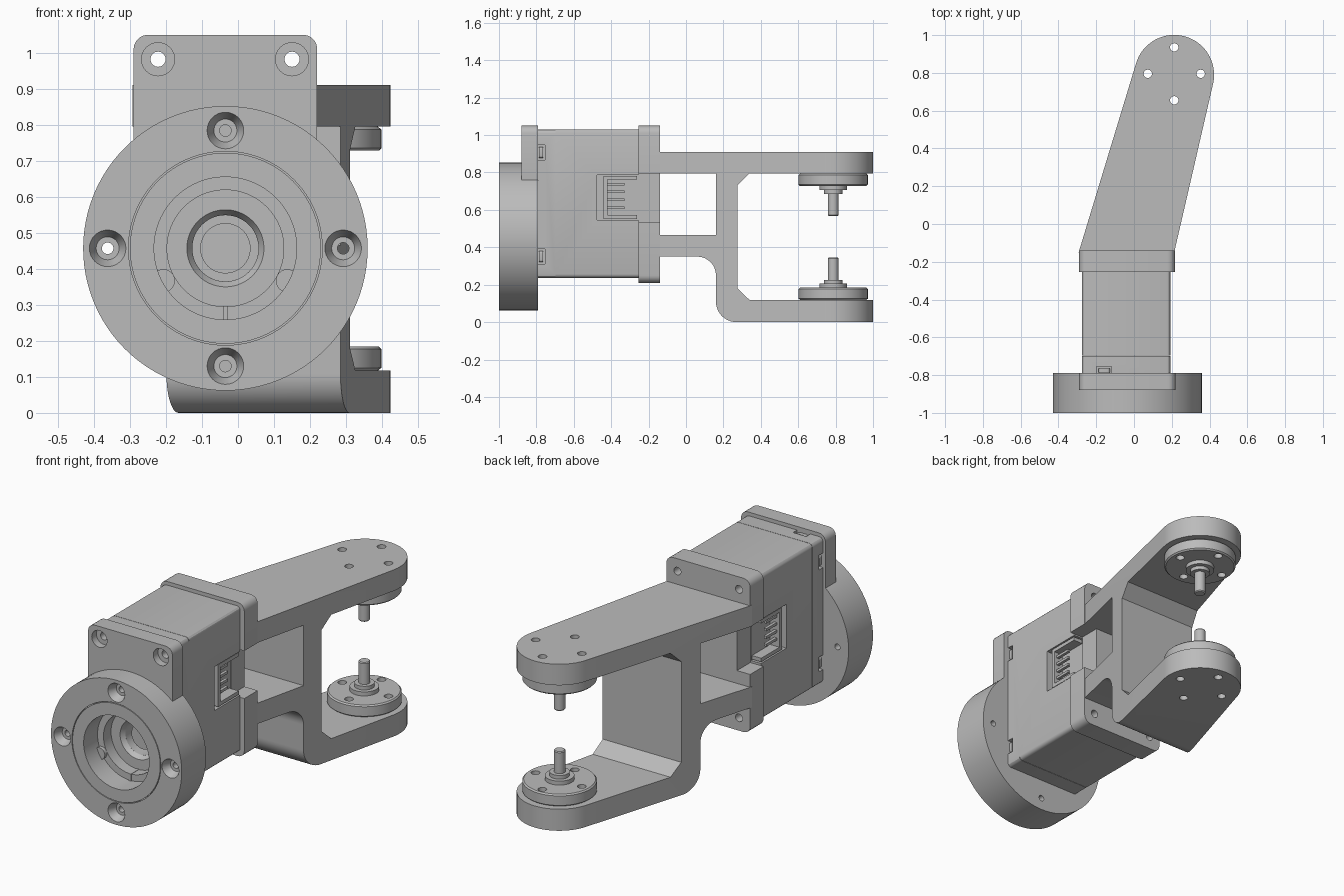
import bpy, bmesh, math

if "Cube" in bpy.data.objects:
    bpy.data.objects.remove(bpy.data.objects["Cube"])

tools = []          # temporary cutters, removed at the end


def make(name, bm, tool=False):
    bmesh.ops.remove_doubles(bm, verts=bm.verts, dist=1e-5)
    bmesh.ops.recalc_face_normals(bm, faces=bm.faces)
    me = bpy.data.meshes.new(name)
    bm.to_mesh(me)
    bm.free()
    ob = bpy.data.objects.new(name, me)
    bpy.context.collection.objects.link(ob)
    if tool:
        ob.hide_render = True
        tools.append(ob)
    return ob


def box(name, x, y, z, bevel=0, axis=1, seg=5, tool=False):
    """Box from (min, max) ranges; edges parallel to axis are rounded."""
    bm = bmesh.new()
    bmesh.ops.create_cube(bm, size=1)
    for v in bm.verts:
        v.co = [r[0] if c < 0 else r[1] for c, r in zip(v.co, (x, y, z))]
    if bevel:
        es = [e for e in bm.edges if abs(e.verts[0].co[axis] - e.verts[1].co[axis]) > 1e-4]
        bmesh.ops.bevel(bm, geom=es, offset=bevel, segments=seg, profile=0.5, affect='EDGES')
    return make(name, bm, tool)


def lathe(name, prof, a, b, axis='Y', n=48, tool=False):
    """Revolve (radius, height) points about an axis through (a, b)."""
    bm = bmesh.new()
    rings = []
    for r, h in prof:
        ring = []
        for i in range(n):
            t = 2 * math.pi * i / n
            u, v = a + r * math.cos(t), b + r * math.sin(t)
            ring.append(bm.verts.new((u, h, v) if axis == 'Y' else (u, v, h)))
        rings.append(ring)
    for k in range(len(prof)):
        m = (k + 1) % len(prof)
        if prof[k][0] == 0 and prof[m][0] == 0:
            continue
        for i in range(n):
            j = (i + 1) % n
            bm.faces.new((rings[k][i], rings[k][j], rings[m][j], rings[m][i]))
    return make(name, bm, tool)


def cyl(name, r, h0, h1, a, b, axis='Y', n=24, tool=False):
    return lathe(name, [(0, h0), (r, h0), (r, h1), (0, h1)], a, b, axis, n, tool)


def prism(name, pts, lo, hi, axis, tool=False):
    """Extrude a 2D outline: (y, z) along x or (x, y) along z."""
    bm = bmesh.new()
    vs = [bm.verts.new((lo, p, q) if axis == 'X' else (p, q, lo)) for p, q in pts]
    f = bm.faces.new(vs)
    ext = bmesh.ops.extrude_face_region(bm, geom=[f])['geom']
    d = (hi - lo, 0, 0) if axis == 'X' else (0, 0, hi - lo)
    bmesh.ops.translate(bm, vec=d, verts=[g for g in ext if isinstance(g, bmesh.types.BMVert)])
    return make(name, bm, tool)


def arc(cx, cy, r, a0, a1, n):
    return [(cx + r * math.cos(math.radians(a0 + (a1 - a0) * i / n)),
             cy + r * math.sin(math.radians(a0 + (a1 - a0) * i / n))) for i in range(n + 1)]


def cut(ob, cutters, op='DIFFERENCE'):
    for t in cutters:
        m = ob.modifiers.new('cut', 'BOOLEAN')
        m.operation, m.solver, m.object = op, 'EXACT', t
    bpy.context.view_layer.update()
    dg = bpy.context.evaluated_depsgraph_get()
    me = bpy.data.meshes.new_from_object(ob.evaluated_get(dg))
    ob.modifiers.clear()
    ob.data = me


FX, FZ = -0.035, 0.457      # flange axis
TX, TY = 0.213, 0.79        # fork tip axis

# round front flange with stepped bore and seam groove
flange = lathe('front_flange', [
    (0.395, -1), (0.395, -0.79), (0.092, -0.79), (0.107, -0.815), (0.162, -0.815),
    (0.162, -0.88), (0.198, -0.88), (0.198, -1), (0.265, -1), (0.265, -0.99),
    (0.269, -0.99), (0.269, -1)], FX, FZ, n=96)
screw_holes = []
for k in range(4):
    t = k * math.pi / 2
    screw_holes.append(lathe('cut_screw', [
        (0, -1.01), (0.055, -1.01), (0.032, -0.955), (0.016, -0.955), (0.016, -0.7), (0, -0.7)],
        FX + 0.327 * math.cos(t), FZ + 0.327 * math.sin(t), n=32, tool=True))
cut(flange, screw_holes)

# small details inside the bore
for s in (-1, 1):
    cyl('bore_screw', 0.032, -0.90, -0.87, FX + s * 0.172, FZ - 0.09)
box('bore_key', (FX - 0.007, FX + 0.007), (-0.885, -0.81), (FZ - 0.2, FZ - 0.16))
cyl('output_shaft', 0.07, -0.77, -0.70, FX, FZ, n=32)

# mounting plates and motor housing
plate = box('front_plate', (-0.29, 0.22), (-0.88, -0.79), (0.7, 1.05), 0.04)
cap = box('motor_cap', (-0.275, 0.192), (-0.79, -0.699), (0.237, 1.03), 0.02, seg=3)
body = box('motor_body', (-0.275, 0.192), (-0.697, -0.255), (0.237, 1.03), 0.02, seg=3)
rear = box('rear_plate', (-0.29, 0.217), (-0.255, -0.14), (0.21, 1.05), 0.04)

# long bolt holes through the corners
top_bolts, low_bolts = [], []
for x in (-0.222, 0.15):
    top_bolts.append(lathe('cut_bolt', [
        (0, -0.9), (0.046, -0.9), (0.046, -0.84), (0.021, -0.84), (0.021, -0.1), (0, -0.1)],
        x, 0.982, n=32, tool=True))
    low_bolts.append(cyl('cut_low_bolt', 0.021, -0.6, -0.1, x, 0.28, tool=True))

# connector pockets on both sides, rear plate notches and cap screws
pockets, notches, slots = [], [], []
for side, xf, px in ((1, 0.192, 0.217), (-1, -0.275, -0.29)):
    def span(d0, d1, base=xf):
        return tuple(sorted((base - side * d0, base - side * d1)))
    pockets.append(box('cut_pocket', span(-0.05, 0.06), (-0.475, -0.2), (0.547, 0.787), tool=True))
    notches.append(box('cut_notch', span(-0.05, 0.08, px), (-0.3, -0.1), (0.535, 0.795), tool=True))
    for z in (0.552, 0.762):
        box('connector_wall', span(0.004, 0.06), (-0.44, -0.262), (z, z + 0.02))
    box('connector_back', span(0.004, 0.06), (-0.44, -0.42), (0.552, 0.782))
    for i in range(4):
        z = 0.605 + i * 0.042
        box('connector_pin', span(0.02, 0.036), (-0.42, -0.33), (z, z + 0.014))
    for z in (0.35, 0.907):
        slots.append(box('cut_slot', span(-0.05, 0.025), (-0.8, -0.755), (z - 0.04, z + 0.04), tool=True))
        box('cap_screw', span(0.005, 0.04), (-0.785, -0.765), (z - 0.03, z + 0.03), 0.012)
slots.append(box('cut_slot', (-0.198, -0.118), (-0.8, -0.755), (1.005, 1.1), tool=True))
box('cap_screw', (-0.188, -0.128), (-0.785, -0.765), (0.99, 1.025), 0.012)
socket = cyl('cut_socket', 0.092, -0.85, -0.72, FX, FZ, n=48, tool=True)

cut(plate, top_bolts)
cut(cap, top_bolts + slots + [socket])
cut(body, top_bolts + low_bolts + pockets)
cut(rear, top_bolts + low_bolts + notches)

# fork arm: side profile trimmed by the tapered plan outline
profile = ([(-0.15, 0.91), (1.1, 0.91), (1.1, 0.795), (0.34, 0.795), (0.275, 0.73),
            (0.275, 0.18), (0.34, 0.118), (1.1, 0.118), (1.1, 0)]
           + arc(0.27, 0.11, 0.11, 270, 180, 12)
           + arc(0.06, 0.25, 0.10, 0, 90, 12) + [(-0.15, 0.352)])
arm = prism('fork_arm', profile, -0.6, 0.7, 'X')
plan = prism('cut_plan', [(-0.293, -0.15), (0.213, -0.15)] + arc(TX, TY, 0.211, -13.1, 163.1, 40),
             -0.2, 1.2, 'Z', tool=True)
window = box('cut_window', (-1, 1), (-0.3, 0.16), (0.465, 0.795), tool=True)
cut(arm, [plan], 'INTERSECT')

# facing horn discs with hubs and pins
horns = []
for name, f in (('upper_horn', lambda z: z), ('lower_horn', lambda z: 0.912 - z)):
    prof = [(0, 0.795), (0.175, 0.795), (0.185, 0.787), (0.185, 0.735), (0.178, 0.728),
            (0.073, 0.728), (0.073, 0.706), (0.05, 0.706), (0.05, 0.686),
            (0.029, 0.686), (0.029, 0.572), (0.025, 0.567), (0, 0.567)]
    horns.append(lathe(name, [(r, f(z)) for r, z in prof], TX, TY - 0.003, 'Z', 64))
horn_holes = [cyl('cut_horn', 0.022, -0.1, 1.1, TX + 0.14 * math.cos(k * math.pi / 2),
                  TY + 0.005 + 0.14 * math.sin(k * math.pi / 2), 'Z', tool=True) for k in range(4)]
cut(arm, [window] + horn_holes)
for h in horns:
    cut(h, horn_holes)

# tidy up, colour and shade
for t in tools:
    bpy.data.objects.remove(t, do_unlink=True)
grey = bpy.data.materials.new('light_grey')
grey.diffuse_color = (0.5, 0.5, 0.5, 1)
grey.use_nodes = True
grey.node_tree.nodes["Principled BSDF"].inputs["Base Color"].default_value = grey.diffuse_color
bpy.ops.object.select_all(action='DESELECT')
for ob in bpy.context.scene.objects:
    ob.data.materials.clear()
    ob.data.materials.append(grey)
    ob.select_set(True)
    bpy.context.view_layer.objects.active = ob
bpy.ops.object.shade_smooth_by_angle(angle=math.radians(30))
